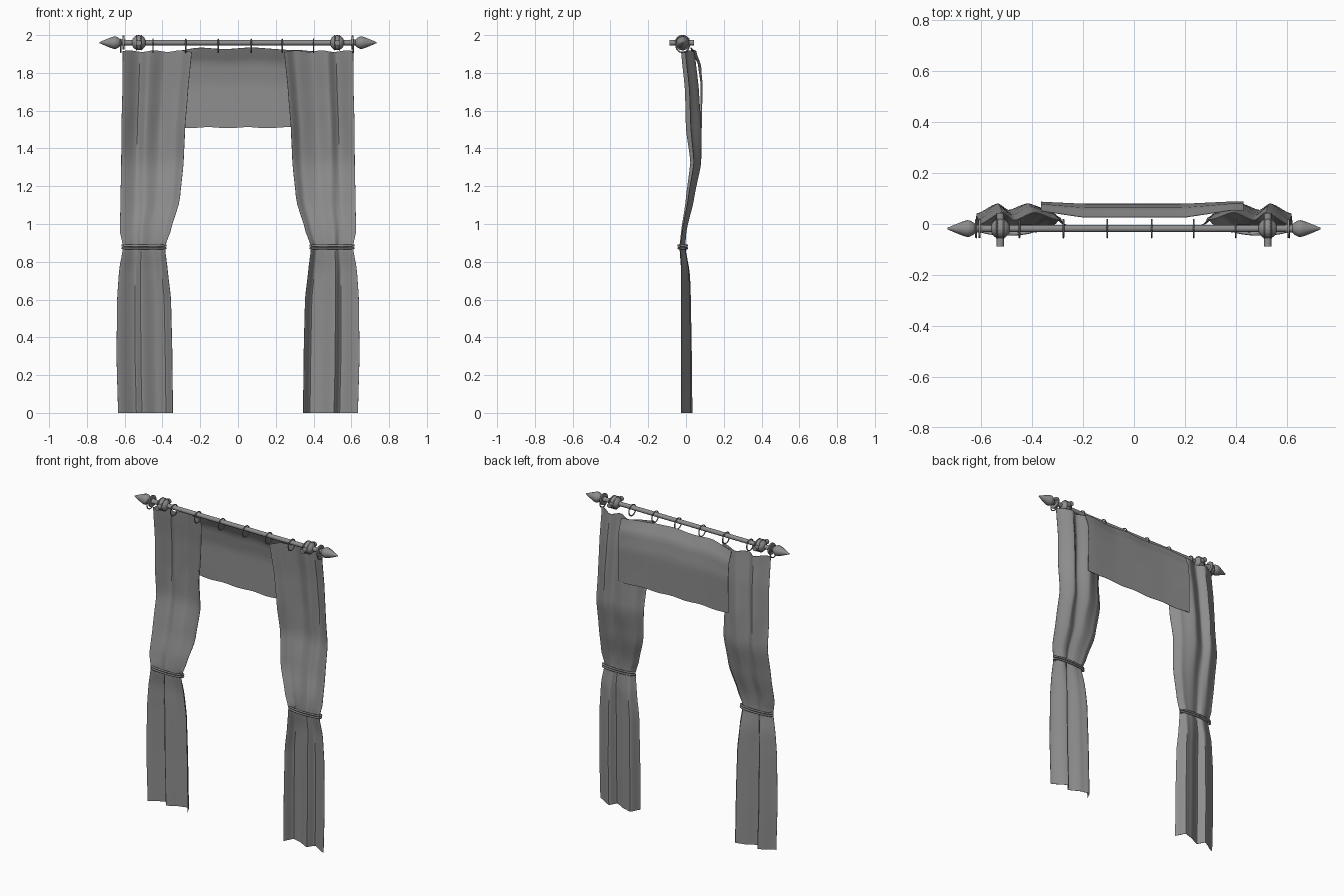
import bpy, bmesh, math
from mathutils import Matrix, Vector

if "Cube" in bpy.data.objects:
    bpy.data.objects.remove(bpy.data.objects["Cube"])

ROD_Y, ROD_Z = -0.018, 1.96

# Dark grey for the whole model
GREY = bpy.data.materials.new("dark_grey")
GREY.diffuse_color = (0.27, 0.27, 0.27, 1)
GREY.use_nodes = True
GREY.node_tree.nodes["Principled BSDF"].inputs["Base Color"].default_value = GREY.diffuse_color


def lerp(table, t, col=1, soft=0.0):
    """Lookup in rows sorted by their first value; soft rounds the corners."""
    if t <= table[0][0]:
        return table[0][col]
    for a, b in zip(table, table[1:]):
        if t <= b[0]:
            k = (t - a[0]) / (b[0] - a[0])
            k += soft * (k * k * (3 - 2 * k) - k)
            return a[col] + (b[col] - a[col]) * k
    return table[-1][col]


def smooth(ob, angle):
    bpy.ops.object.select_all(action='DESELECT')
    ob.select_set(True)
    bpy.context.view_layer.objects.active = ob
    bpy.ops.object.shade_smooth_by_angle(angle=math.radians(angle))


def finish(name, bm, angle=40):
    me = bpy.data.meshes.new(name)
    bmesh.ops.recalc_face_normals(bm, faces=bm.faces)
    bm.to_mesh(me)
    bm.free()
    me.materials.append(GREY)
    ob = bpy.data.objects.new(name, me)
    bpy.context.collection.objects.link(ob)
    smooth(ob, angle)
    return ob


def bridge(bm, a, b):
    n = len(a)
    for i in range(n):
        bm.faces.new((a[i], a[(i + 1) % n], b[(i + 1) % n], b[i]))


def lathe_x(name, profile, sign=1, n=16):
    """Revolve (x, radius) points around the rod axis."""
    bm = bmesh.new()
    rings = []
    for x, r in profile:
        rings.append([bm.verts.new((sign * x, ROD_Y + r * math.cos(2 * math.pi * i / n),
                                    ROD_Z + r * math.sin(2 * math.pi * i / n))) for i in range(n)])
    for a, b in zip(rings, rings[1:]):
        bridge(bm, a, b)
    bm.faces.new(rings[0])
    bm.faces.new(rings[-1])
    return finish(name, bm)


def torus(name, center, ax, ay, tube, n=24, m=8):
    """Closed loop tube with half axes ax, ay (vectors)."""
    bm = bmesh.new()
    nrm = ax.cross(ay).normalized()
    rings = []
    for i in range(n):
        c, s = math.cos(2 * math.pi * i / n), math.sin(2 * math.pi * i / n)
        out = (ax.normalized() * c * ay.length + ay.normalized() * s * ax.length).normalized()
        p = center + ax * c + ay * s
        rings.append([bm.verts.new(p + tube * (out * math.cos(2 * math.pi * j / m) +
                                               nrm * math.sin(2 * math.pi * j / m))) for j in range(m)])
    for i in range(n):
        bridge(bm, rings[i], rings[(i + 1) % n])
    return finish(name, bm, 60)


def sheet(name, func, nu, nv):
    """Cloth grid with a little thickness."""
    bm = bmesh.new()
    g = [[bm.verts.new(func(i / nu, j / nv)) for i in range(nu + 1)] for j in range(nv + 1)]
    for j in range(nv):
        for i in range(nu):
            bm.faces.new((g[j][i], g[j][i + 1], g[j + 1][i + 1], g[j + 1][i]))
    ob = finish(name, bm)
    mod = ob.modifiers.new("thickness", 'SOLIDIFY')
    mod.thickness, mod.offset = 0.002, 0
    bpy.ops.object.modifier_apply(modifier=mod.name)
    smooth(ob, 65)


# Curtain rows: z, outer x, inner x, front y, back y
ROWS = [(0.00, .635, .345, -.025, .033), (0.30, .643, .348, -.025, .030),
        (0.60, .640, .355, -.025, .025), (0.75, .630, .372, -.025, .020),
        (0.88, .608, .388, -.034, .000), (0.96, .625, .358, -.025, .006),
        (1.13, .622, .308, .000, .045), (1.33, .618, .288, .024, .080),
        (1.51, .617, .280, .000, .080), (1.70, .612, .265, -.004, .068),
        (1.915, .610, .245, -.025, .045)]
# Fold shape across the width, 0 = front and 1 = back, at the hem and at the top
HEM = [(0, 0), (.34, .9), (.44, .15), (.72, .8), (.88, 1), (1, 0)]
TOP = [(0, .3), (.25, 1), (.38, .55), (.6, 1), (.85, .6), (1, 0)]


def curtain(sign):
    def f(u, v):
        z = 1.915 * v
        xo, xi, y0, y1 = (lerp(ROWS, z, c, .3) for c in (1, 2, 3, 4))
        k = min(1, max(0, (z - 0.7) / 0.6))
        w = lerp(HEM, u, 1, .6) * (1 - k) + lerp(TOP, u, 1, .6) * k
        if v == 1:
            z += 0.004 * math.sin(u * 17)
        return sign * (xo + (xi - xo) * u), y0 + (y1 - y0) * w, z
    return f


# Valance drape: z, y
DRAPE = [(1.51, .076), (1.74, .079), (1.85, .064), (1.93, .026)]


def valance(u, v):
    x = -0.365 + 0.795 * u
    end = min(1, max(0, (abs(x) - 0.2) / 0.18))
    z = 1.51 + 0.42 * v
    y = lerp(DRAPE, z, 1, .3) + end * (0.007 + 0.020 * v ** 4)
    z += v * (0.004 * math.sin(x * 22) - 0.018 * end) + (1 - v) * 0.003 * math.sin(x * 30)
    return x, y, z


sheet("valance", valance, 32, 16)

# Rod and hanging rings
lathe_x("rod", [(-.62, .014), (.62, .014)])
for x in (-.62, -.45, -.277, -.105, .07, .235, .40, .61):
    torus("curtain_ring", Vector((x, ROD_Y, 1.943)), Vector((0, .035, 0)), Vector((0, 0, .035)), .0035)

FINIAL = [(.59, .013), (.602, .018), (.602, .037), (.611, .037), (.611, .016), (.622, .016),
          (.63, .024), (.645, .032), (.655, .033), (.67, .029), (.70, .017), (.733, .003)]
BALL = [(.525 - .038 * math.cos(a), .04 * math.sin(a)) for a in
        [math.pi * (.1 + .8 * i / 12) for i in range(13)]]

for side, s in (("left", -1), ("right", 1)):
    sheet(side + "_curtain", curtain(s), 48, 52)
    lathe_x(side + "_finial", FINIAL, s)
    lathe_x(side + "_bracket_ball", BALL, s)
    for dx in (-.013, .013):
        torus(side + "_ball_collar", Vector((s * .525 + dx, ROD_Y, ROD_Z)),
              Vector((0, .038, 0)), Vector((0, 0, .038)), .003)
    # Bracket arm running front to back through the ball
    bm = bmesh.new()
    bmesh.ops.create_cone(bm, cap_ends=True, segments=16, radius1=.015, radius2=.015, depth=.131,
                          matrix=Matrix.Translation((s * .525, -.0225, ROD_Z)) @ Matrix.Rotation(math.pi / 2, 4, 'X'))
    finish(side + "_bracket_arm", bm)
    # Double cord tieback
    for z in (.872, .886):
        torus(side + "_tieback", Vector((s * .498, -.017, z)), Vector((.114, 0, 0)),
              Vector((0, .023, 0)), .006, 40)
